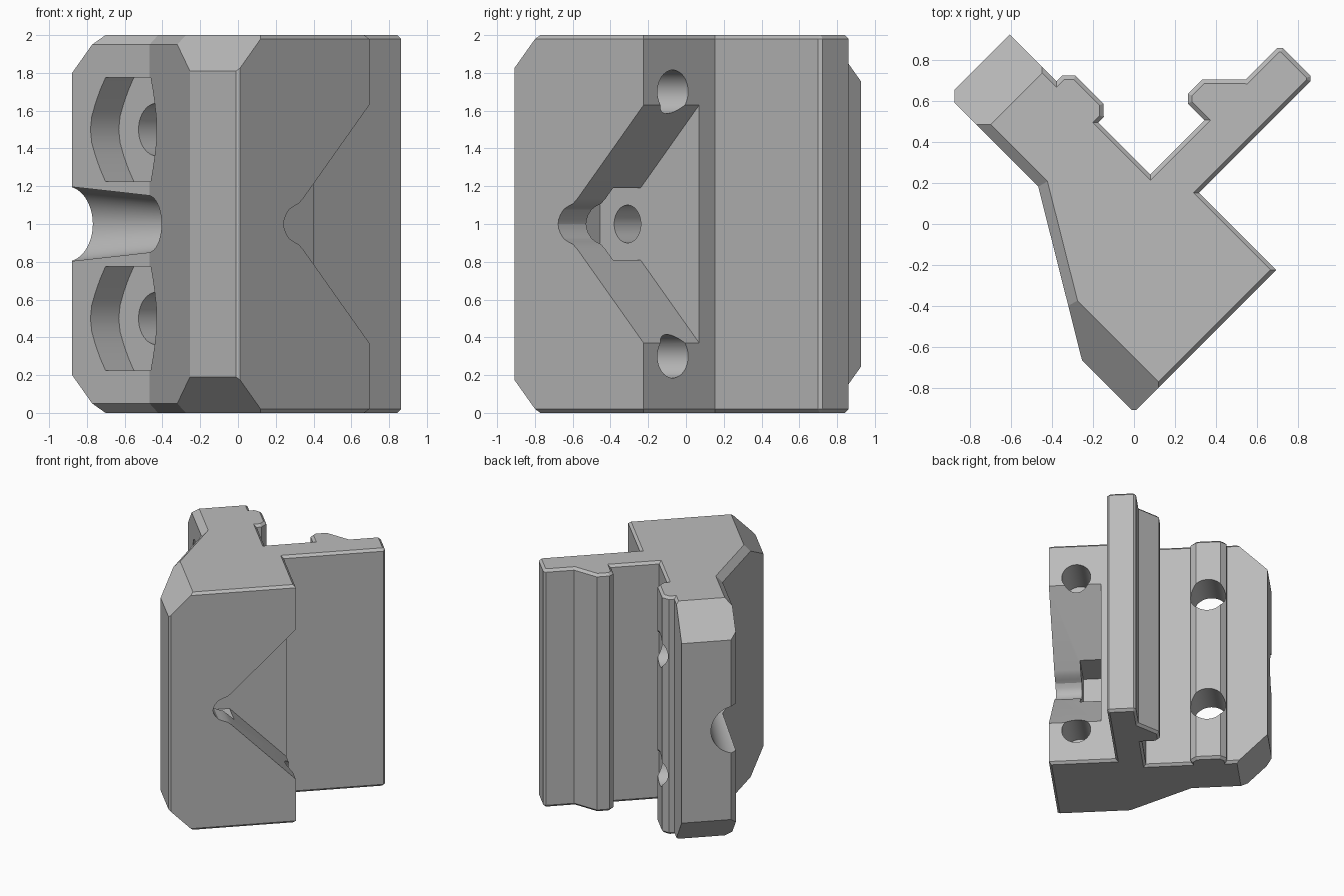
import bpy, bmesh, math
from mathutils import Vector

cube = bpy.data.objects.get("Cube")
if cube:
    bpy.data.objects.remove(cube, do_unlink=True)

grey = bpy.data.materials.new("plain grey")
grey.use_nodes = True
colour = (0.5, 0.5, 0.5, 1)
grey.diffuse_color = colour
grey.node_tree.nodes["Principled BSDF"].inputs["Base Color"].default_value = colour


def loft(rings):
    """Closed bmesh skinned through rings of equal point count."""
    bm = bmesh.new()
    loops = [[bm.verts.new(p) for p in ring] for ring in rings]
    n = len(loops[0])
    for a, b in zip(loops, loops[1:]):
        for i in range(n):
            j = (i + 1) % n
            bm.faces.new((a[i], a[j], b[j], b[i]))
    bm.faces.new(loops[0])
    bm.faces.new(loops[-1])
    bmesh.ops.recalc_face_normals(bm, faces=bm.faces)
    return bm


def make_object(name, bm):
    mesh = bpy.data.meshes.new(name)
    bm.to_mesh(mesh)
    bm.free()
    mesh.materials.append(grey)
    obj = bpy.data.objects.new(name, mesh)
    bpy.context.collection.objects.link(obj)
    return obj


def inset(points, amounts):
    """Move every edge of a counterclockwise outline inwards by its own amount."""
    lines = []
    for i, p in enumerate(points):
        p, q = Vector(p), Vector(points[(i + 1) % len(points)])
        d = (q - p).normalized()
        n = Vector((-d.y, d.x))
        lines.append((n, n.dot(p) + amounts[i]))
    out = []
    for i in range(len(points)):
        (a, s), (b, t) = lines[i - 1], lines[i]
        det = a.x * b.y - a.y * b.x
        out.append(((s * b.y - t * a.y) / det, (a.x * t - b.x * s) / det))
    return out


# Plan outline, in axes along the two crossing arms
outline = [(-.65, -.635), (-.635, -.65), (.333, -.65), (.333, -.117),
           (1.105, -.117), (1.122, -.1), (1.122, .095), (1.105, .113),
           (.885, .113), (.737, .263), (.637, .263), (.603, .231),
           (.603, .115), (.228, .115), (.228, .474), (.265, .474),
           (.311, .522), (.311, .716), (.266, .761), (.225, .761),
           (.225, 1.085), (-.157, 1.085), (-.202, 1.04), (-.202, .46),
           (-.65, -.29)]
fine, broad = .02, .05
wide_edges = (22, 23)          # outer arm face and sloping flank
levels = [0, fine, broad]
rings = []
for z in levels:
    amounts = [max((broad if i in wide_edges else fine) - z, 0)
               for i in range(len(outline))]
    rings.append([(u, v, z) for u, v in inset(outline, amounts)])
rings += [[(u, v, 2 - z) for u, v, z in r] for r in reversed(rings)]
bm = loft(rings)


def bevel_cut(direction, distance):
    """Slice off a 45 degree corner at the top and at the bottom."""
    for side in (1, -1):
        normal = Vector((direction[0], direction[1], side)).normalized()
        point = Vector((direction[0] * distance, direction[1] * distance, 1 + side))
        cut = bmesh.ops.bisect_plane(
            bm, geom=bm.verts[:] + bm.edges[:] + bm.faces[:], dist=1e-5,
            plane_co=point, plane_no=normal, clear_outer=True)
        edges = [e for e in cut["geom_cut"] if isinstance(e, bmesh.types.BMEdge)]
        bmesh.ops.edgeloop_fill(bm, edges=edges)


bevel_cut((0, 1), .84)
bevel_cut((-1, 0), .46)
bmesh.ops.dissolve_limit(bm, angle_limit=.01, verts=bm.verts, edges=bm.edges)
bmesh.ops.recalc_face_normals(bm, faces=bm.faces)
body = make_object("clamp_block", bm)


def cut(name, shape):
    cutter = make_object(name, shape)
    cutter.hide_render = True
    mod = body.modifiers.new(name, "BOOLEAN")
    mod.operation = "DIFFERENCE"
    mod.solver = "EXACT"
    mod.object = cutter
    bpy.context.view_layer.objects.active = body
    bpy.ops.object.modifier_apply(modifier=name)
    bpy.data.objects.remove(cutter, do_unlink=True)


def along_u(points, a, b):
    return loft([[(t, v, z) for v, z in points] for t in (a, b)])


def along_v(points, a, b):
    return loft([[(u, t, z) for u, z in points] for t in (a, b)])


def circle(c, z, r, n=48):
    return [(c + r * math.cos(math.tau * i / n), z + r * math.sin(math.tau * i / n))
            for i in range(n)]


# V shaped pocket with a rounded tip
half = [(.6, .897), (-.16, .137), (-.195, .108), (-.235, .093),
        (-.265, .078), (-.29, .05), (-.303, .025)]
vee = [(u, 1 + h) for u, h in half] + [(-.308, 1)] + [(u, 1 - h) for u, h in reversed(half)]
cut("vee_pocket", along_v(vee, -.9, -.234))

# Nut slot, tapered screw passage and its bolt hole
slot = [(-.41, .81), (.1, .81), (.1, 1.19), (-.41, 1.19)]
cut("nut_slot", along_v(slot, -.44, -.234))
cut("screw_taper", loft([[(u, v, z) for u, z in circle(-.202, 1, r, 64)]
                         for v, r in ((.1, .122), (1.2, .209))]))
cut("bolt_hole", along_v(circle(-.204, 1, .1), -.3, .2))

# Paired nut recesses and rail holes
quarter = [(.175, .275), (.215, .21), (.25, .14), (.278, .07)]
right = quarter + [(.288, 0)] + [(a, -b) for a, b in reversed(quarter)]
recess = right + [(-a, -b) for a, b in right]
for label, z in (("lower", .5), ("upper", 1.5)):
    cut(label + "_nut_recess", along_u([(.615 + a, z + b) for a, b in recess], -.6, .01))
    cut(label + "_rail_hole", along_u(circle(.615, z, .14), -.05, .5))

# Blind holes in the side face
for label, z in (("lower", .3), ("upper", 1.7)):
    cut(label + "_side_hole", along_u(circle(-.432, z, .115), -.02, .5))

# Turn the block to its diagonal stance
body.rotation_euler.z = math.pi / 4
bpy.ops.object.select_all(action="DESELECT")
body.select_set(True)
bpy.context.view_layer.objects.active = body
bpy.ops.object.transform_apply(location=False, rotation=True, scale=False)
bpy.ops.object.shade_smooth_by_angle(angle=math.radians(20))
